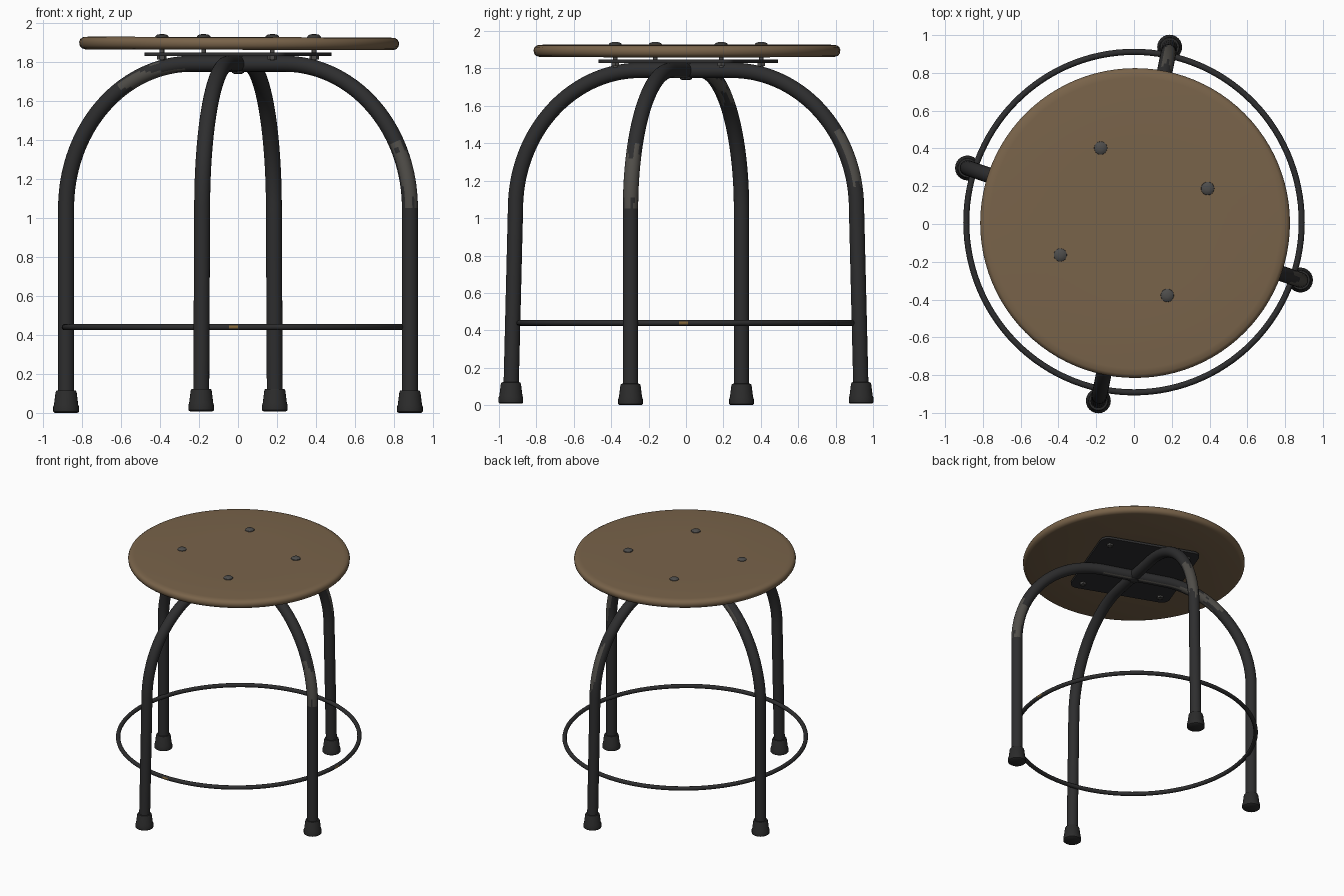
import bpy, bmesh, math
from mathutils import Vector, Matrix

cube = bpy.data.objects.get("Cube")
if cube:
    bpy.data.objects.remove(cube, do_unlink=True)


def material(name, rgb):
    m = bpy.data.materials.new(name)
    m.use_nodes = True
    m.diffuse_color = (*rgb, 1)
    bsdf = next(n for n in m.node_tree.nodes if n.type == 'BSDF_PRINCIPLED')
    bsdf.inputs["Base Color"].default_value = (*rgb, 1)
    return m


WOOD = material("brown wood", (0.19, 0.125, 0.068))
BLACK = material("black paint", (0.027, 0.027, 0.028))
RUBBER = material("dark rubber", (0.024, 0.024, 0.024))
STEEL = material("bolt steel", (0.075, 0.073, 0.07))
WORN = material("worn metal", (0.08, 0.075, 0.066))
RUST = material("rust", (0.22, 0.13, 0.04))


def finish(name, bm, mats, angle=40):
    bmesh.ops.recalc_face_normals(bm, faces=bm.faces)
    me = bpy.data.meshes.new(name)
    bm.to_mesh(me)
    bm.free()
    for m in mats:
        me.materials.append(m)
    ob = bpy.data.objects.new(name, me)
    bpy.context.collection.objects.link(ob)
    bpy.ops.object.select_all(action='DESELECT')
    ob.select_set(True)
    bpy.context.view_layer.objects.active = ob
    bpy.ops.object.shade_smooth_by_angle(angle=math.radians(angle))
    return ob


def bridge(bm, rings, closed=False):
    """Skin a list of vertex rings, with end caps when open."""
    n = len(rings[0])
    pairs = list(zip(rings, rings[1:]))
    if closed:
        pairs.append((rings[-1], rings[0]))
    for a, b in pairs:
        for i in range(n):
            j = (i + 1) % n
            bm.faces.new((a[i], a[j], b[j], b[i]))
    if not closed:
        bm.faces.new(rings[0])
        bm.faces.new(rings[-1])


def lathe(name, profile, mat, loc, sides=24):
    """Spin an (r, z) profile around a vertical axis."""
    bm = bmesh.new()
    turns = [2 * math.pi * i / sides for i in range(sides)]
    bridge(bm, [[bm.verts.new((r * math.cos(a), r * math.sin(a), z)) for a in turns]
                for r, z in profile])
    ob = finish(name, bm, [mat])
    ob.location = loc
    return ob


# Round seat with eased rim
seat = lathe("seat", [(0.4, 1.862), (0.79, 1.862), (0.808, 1.868), (0.818, 1.882),
                      (0.82, 1.9), (0.814, 1.915), (0.8, 1.924), (0.77, 1.927),
                      (0.4, 1.927)], WOOD, (0, 0.005, 0), 96)
seat.rotation_euler.y = 0.003

# Mounting plate with rounded corners
TURN = math.radians(24.3 - 45)
CENTRE = Vector((0, 0.012, 0))
bm = bmesh.new()
outline = []
for q in range(4):
    for s in range(7):
        a = q * math.pi / 2 + s * math.pi / 12
        mid = Vector((0.46, 0)).to_3d()
        mid.rotate(Matrix.Rotation(q * math.pi / 2 + math.pi / 4, 3, 'Z'))
        outline.append(mid + 0.06 * Vector((math.cos(a), math.sin(a), 0)))
bridge(bm, [[bm.verts.new(p + Vector((0, 0, z))) for p in outline] for z in (1.829, 1.847)])
plate = finish("mounting_plate", bm, [BLACK])
plate.location = CENTRE
plate.rotation_euler.z = TURN

# Bolts through seat and plate, with nuts below
for k in range(4):
    a = math.radians(24.3 + 90 * k)
    spot = CENTRE + 0.428 * Vector((math.cos(a), math.sin(a), 0))
    lathe(f"seat_bolt_{k + 1}", [(0.036, 1.922), (0.034, 1.932), (0.024, 1.939),
                                 (0.01, 1.942)], STEEL, spot)
    lathe(f"bolt_shank_{k + 1}", [(0.012, 1.806), (0.012, 1.925)], STEEL, spot, 12)
    lathe(f"bolt_nut_{k + 1}", [(0.024, 1.813), (0.024, 1.83)], STEEL, spot, 6)


def leg_tube(name, angle, foot_r, rule):
    """One bent tube forming two opposite legs."""
    half = [(foot_r + (0.93 - foot_r) * t / 24, 0.05 + t / 24) for t in range(25)]
    half += [(0.25 + 0.68 * math.cos(t), 1.05 + 0.74 * math.sin(t))
             for t in (math.pi / 2 * i / 40 for i in range(1, 41))]
    path = half + [(-r, z) for r, z in reversed(half)]
    out = Vector((math.cos(angle), math.sin(angle), 0))
    side = Vector((-out.y, out.x, 0))
    pts = [out * r + Vector((0, 0, z)) for r, z in path]
    bm = bmesh.new()
    rings = []
    for i, p in enumerate(pts):
        tan = (pts[min(i + 1, len(pts) - 1)] - pts[max(i - 1, 0)]).normalized()
        up = tan.cross(side)
        rings.append([bm.verts.new(p + 0.041 * (math.cos(a) * side + math.sin(a) * up))
                      for a in (2 * math.pi * s / 20 for s in range(20))])
    bridge(bm, rings)
    bmesh.ops.recalc_face_normals(bm, faces=bm.faces)
    # Chipped paint patches
    for f in bm.faces:
        c, n = f.calc_center_median(), f.normal
        r = c.dot(out)
        facing = n.dot(out) * (1 if r > 0 else -1)
        wobble = 0.04 * math.sin(5 * n.dot(side) + 2) + 0.02 * math.sin(90 * c.z)
        f.material_index = int(rule(r, c.z + wobble, facing, n.dot(side)))
    return finish(name, bm, [BLACK, WORN])


def side_patches(r, z, facing, across):
    if r > 0:
        return 1.05 < z < 1.35 and facing > -0.45
    return 1.64 < z < 1.74 and facing < 0.3


def back_patches(r, z, facing, across):
    return r > 0 and 1.16 < z < 1.45 and facing > -0.1 and across < 0.6


ANGLES = {"side": math.radians(-18.6), "back": math.radians(78.6)}
leg_tube("side_leg_tube", ANGLES["side"], 0.93, side_patches)
leg_tube("front_back_leg_tube", ANGLES["back"], 0.955, back_patches)

# Rubber feet
for label, radius, base in (("side", 0.93, 0.0), ("back", 0.955, 0.008)):
    for k in range(2):
        a = ANGLES[label] + k * math.pi
        lathe(f"{label}_foot_{k + 1}", [(0.058, 0), (0.066, 0.006), (0.066, 0.032), (0.062, 0.042),
                                        (0.054, 0.106), (0.05, 0.114), (0.04, 0.115)], RUBBER,
              (radius * math.cos(a), radius * math.sin(a), base))

# Footrest ring with small rust specks
bm = bmesh.new()
rings = []
for i in range(120):
    a = 2 * math.pi * i / 120
    ring = []
    for s in range(12):
        b = 2 * math.pi * s / 12
        r = 0.888 + 0.016 * math.cos(b)
        ring.append(bm.verts.new((r * math.cos(a), r * math.sin(a) * 1.015 + 0.01,
                                  0.44 + 0.016 * math.sin(b))))
    rings.append(ring)
bridge(bm, rings, closed=True)
for f in bm.faces:
    c = f.calc_center_median()
    speck = (c.y < -0.89 and -0.03 < c.x < 0.01) or (c.x > 0.89 and -0.03 < c.y < 0.01)
    f.material_index = int(speck and abs(c.z - 0.44) < 0.006)
finish("footrest_ring", bm, [BLACK, RUST])

# Bolt joining the crossed tubes
lathe("centre_bolt", [(0.02, 1.738), (0.032, 1.744), (0.032, 1.83)], BLACK, (0, 0, 0), 16)
